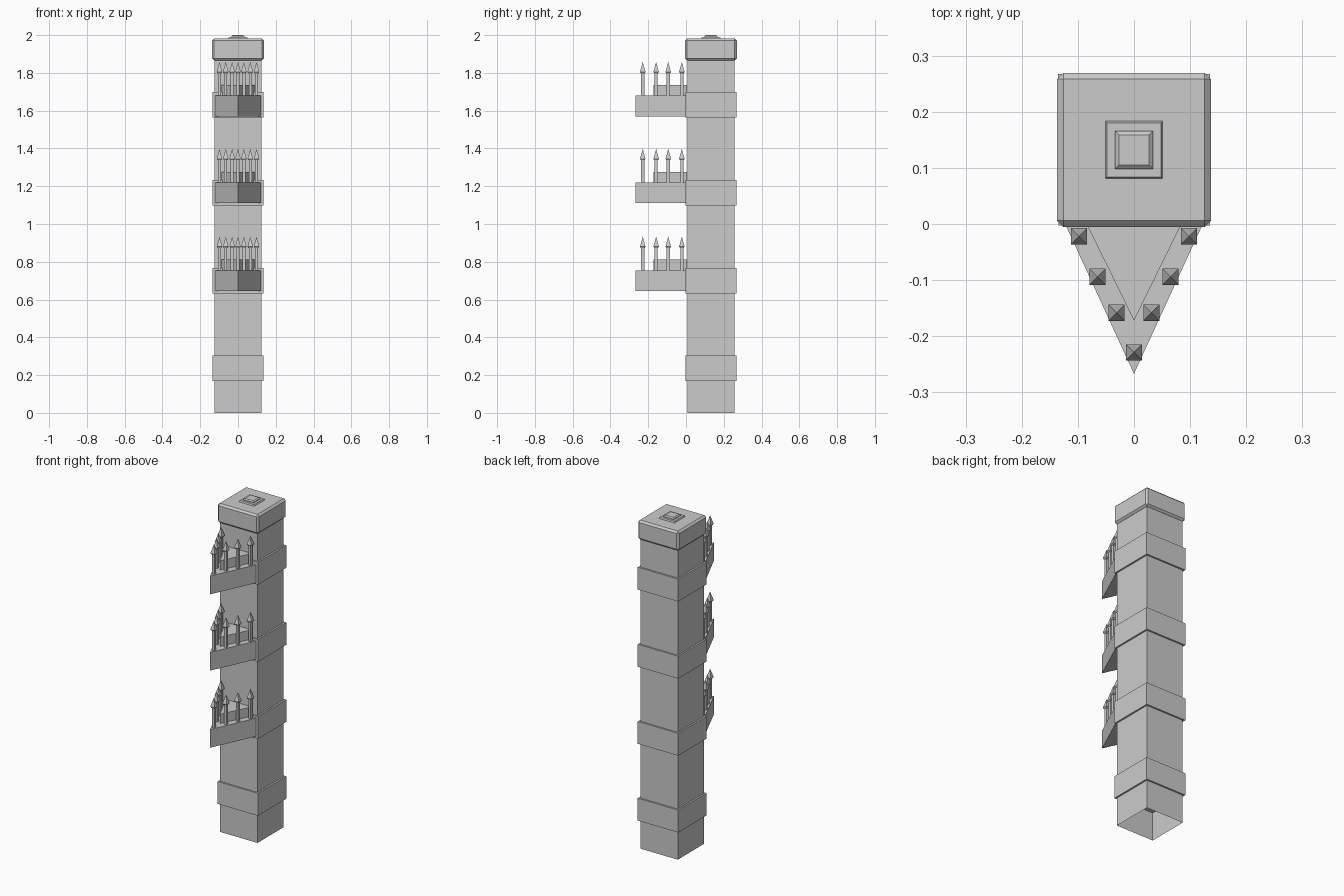
import bpy, bmesh, math
from mathutils import Matrix

old = bpy.data.objects.get("Cube")
if old:
    bpy.data.objects.remove(old, do_unlink=True)

stone = bpy.data.materials.new("grey stone")
stone.use_nodes = True
stone.diffuse_color = (0.6, 0.6, 0.6, 1)
stone.node_tree.nodes["Principled BSDF"].inputs["Base Color"].default_value = (0.6, 0.6, 0.6, 1)

AXIS_Y = 0.132  # depth of the tower's centre line


def finish(name, bm):
    bmesh.ops.recalc_face_normals(bm, faces=bm.faces)
    mesh = bpy.data.meshes.new(name)
    bm.to_mesh(mesh)
    bm.free()
    mesh.materials.append(stone)
    obj = bpy.data.objects.new(name, mesh)
    bpy.context.collection.objects.link(obj)
    return obj


def square_section(bm, x, y, z0, z1, half0, half1):
    """Square prism or pyramid between two heights."""
    bmesh.ops.create_cone(
        bm, cap_ends=True, segments=4, depth=z1 - z0,
        radius1=half0 * math.sqrt(2), radius2=half1 * math.sqrt(2),
        matrix=Matrix.Translation((x, y, (z0 + z1) / 2)) @ Matrix.Rotation(math.pi / 4, 4, "Z"))


def block(name, z0, z1, half, top_half=None, bevel=0):
    bm = bmesh.new()
    square_section(bm, 0, AXIS_Y, z0, z1, half, top_half or half)
    if bevel:
        bmesh.ops.bevel(bm, geom=bm.edges[:], offset=bevel, segments=1, affect="EDGES")
    return finish(name, bm)


def wedge(name, half, back, tip, z0, z1):
    """Triangular slab pointing forwards."""
    bm = bmesh.new()
    face = bm.faces.new([bm.verts.new((x, y, z0)) for x, y in
                         ((-half, back), (0, tip), (half, back))])
    grown = bmesh.ops.extrude_face_region(bm, geom=[face], use_keep_orig=True)["geom"]
    bmesh.ops.translate(bm, vec=(0, 0, z1 - z0),
                        verts=[v for v in grown if isinstance(v, bmesh.types.BMVert)])
    return finish(name, bm)


# Shaft, open underneath
bm = bmesh.new()
square_section(bm, 0, AXIS_Y, 0, 1.88, 0.125, 0.125)
bottom = min(bm.faces, key=lambda f: f.calc_center_median().z)
bmesh.ops.delete(bm, geom=[bottom], context="FACES_ONLY")
finish("tower_shaft", bm)

# Bands around the shaft
for i, z in enumerate((0.17, 0.633, 1.098, 1.563)):
    block(f"band_{i + 1}", z, z + 0.135, 0.135)

# Chamfered cap with its small finial
block("cap", 1.865, 1.982, 0.137, bevel=0.011)
block("finial_plate", 1.98, 1.99, 0.052, 0.048)
block("finial_base", 1.988, 1.994, 0.034)
block("finial_top", 1.994, 2.0, 0.034, 0.027)

# Balconies with raised floors and spiked railings
half_posts = ((0.098, -0.022), (0.065, -0.094), (0.031, -0.158))
posts = [(s * x, y) for x, y in half_posts for s in (-1, 1)] + [(0, -0.229)]
for i, z in enumerate((0.645, 1.11, 1.57)):
    wedge(f"balcony_{i + 1}", 0.125, 0.005, -0.267, z, z + 0.11)
    wedge(f"balcony_floor_{i + 1}", 0.087, 0.005, -0.172, z + 0.1, z + 0.166)
    bm = bmesh.new()
    for x, y in posts:
        square_section(bm, x, y, z + 0.1, z + 0.235, 0.008, 0.008)
        square_section(bm, x, y, z + 0.228, z + 0.235, 0.01, 0.0145)
        square_section(bm, x, y, z + 0.235, z + 0.288, 0.0145, 0)
    finish(f"railing_spikes_{i + 1}", bm)
